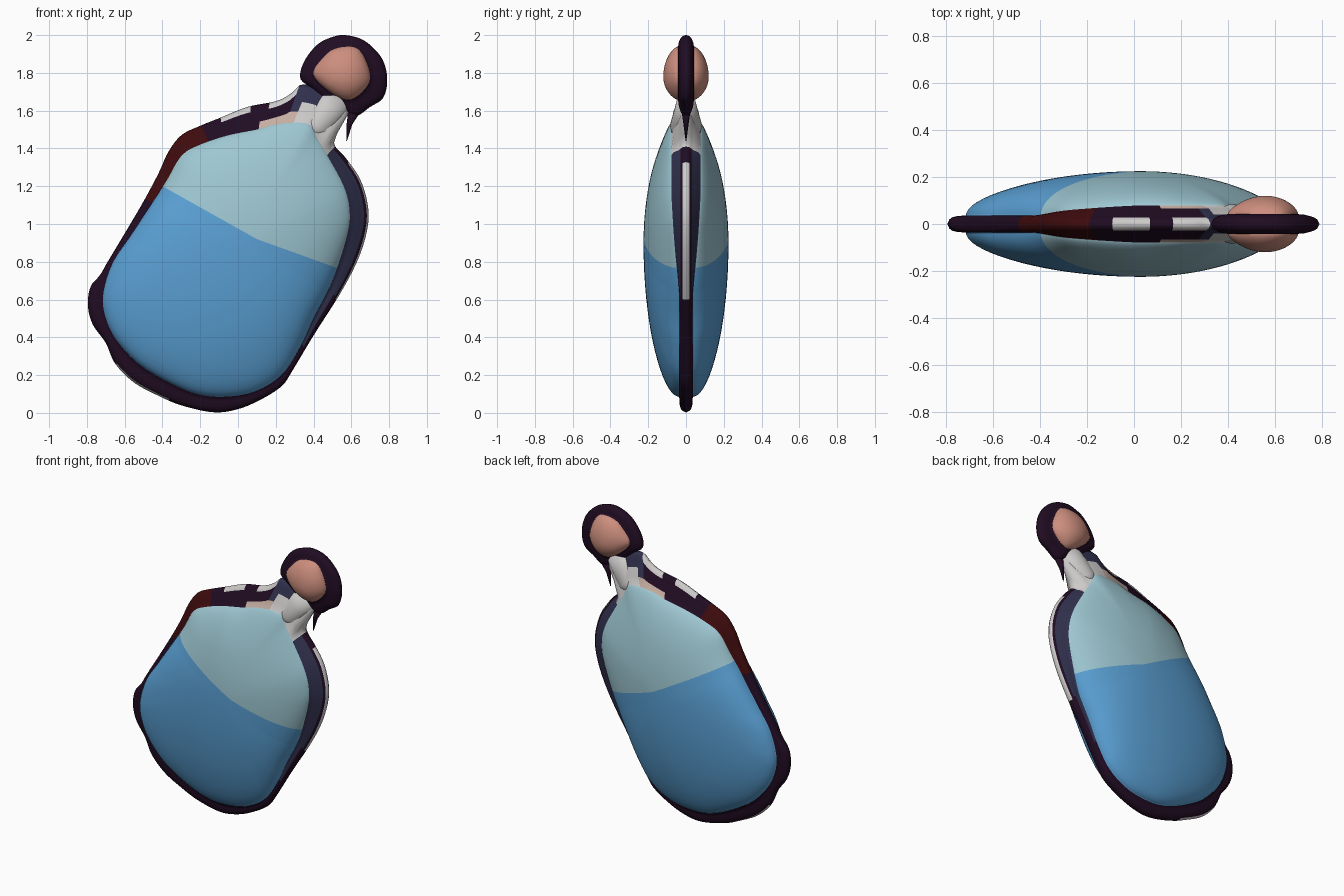
import bpy, bmesh, math
from mathutils import Vector

cube = bpy.data.objects.get("Cube")
if cube:
    bpy.data.objects.remove(cube, do_unlink=True)


def material(name, r, g, b):
    col = [((c / 255 + 0.055) / 1.055) ** 2.4 for c in (r, g, b)] + [1]
    m = bpy.data.materials.new(name)
    m.use_nodes = True
    m.diffuse_color = col
    node = m.node_tree.nodes["Principled BSDF"]
    node.inputs["Base Color"].default_value = col
    node.inputs["Roughness"].default_value = 0.8
    return m


DARK, RED, NAVY, GREY, GLASS, LIQUID, CORK, BEIGE = range(8)
MATS = [material("dark_purple", 32, 12, 34), material("dark_red", 62, 11, 13),
        material("navy", 48, 48, 77), material("light_grey", 205, 203, 202),
        material("pale_blue_glass", 158, 199, 210), material("blue_liquid", 90, 160, 212),
        material("peach_cork", 204, 142, 126), material("beige", 198, 174, 162)]


def smooth_loop(pts, steps=6):
    """Closed Catmull-Rom curve through the points."""
    out, n = [], len(pts)
    for i in range(n):
        a, b, c, d = (Vector(pts[(i + k) % n]) for k in (-1, 0, 1, 2))
        for s in range(steps):
            t = s / steps
            out.append(0.5 * (2 * b + (c - a) * t + (2 * a - 5 * b + 4 * c - d) * t ** 2
                              + (3 * b - a - 3 * c + d) * t ** 3))
    return out


def polar(pts, c, count):
    """Outline radius at equal angles around the centre."""
    loop = [p - c for p in smooth_loop(pts)]
    out = []
    for k in range(count):
        a = 2 * math.pi * k / count
        d = Vector((math.cos(a), math.sin(a)))
        best = 0
        for p, q in zip(loop, loop[1:] + loop[:1]):
            e = q - p
            det = d.x * e.y - d.y * e.x
            if abs(det) < 1e-9:
                continue
            r = (p.x * e.y - p.y * e.x) / det
            s = (p.x * d.y - p.y * d.x) / det
            if r > best and -1e-6 <= s <= 1 + 1e-6:
                best = r
        out.append(best)
    return out


def finish(bm, name):
    bmesh.ops.recalc_face_normals(bm, faces=bm.faces)
    me = bpy.data.meshes.new(name)
    bm.to_mesh(me)
    bm.free()
    for m in MATS:
        me.materials.append(m)
    for p in me.polygons:
        p.use_smooth = True
    ob = bpy.data.objects.new(name, me)
    bpy.context.collection.objects.link(ob)


def lens(outer, inner, centre, count, height, base, power, falloff, rim_rule, dome_mat):
    """Flat rim between two outlines with a dome on both sides."""
    c = Vector(centre)
    out, inn = polar(outer, c, count), polar(inner, c, count)
    w = count // 8
    soft = [sum(inn[(k + j) % count] for j in range(-w, w + 1)) / (2 * w + 1)
            for k in range(count)]
    angles = [2 * math.pi * k / count for k in range(count)]

    def ring(radius, depth):
        return [(c.x + radius(k) * math.cos(a), -depth(a), c.y + radius(k) * math.sin(a))
                for k, a in enumerate(angles)]

    # Dome rings get rounder towards the middle
    half = []
    for i in range(18):
        t = math.sin(math.pi / 2 * (i + 0.4) / 18)
        half.append(ring(
            lambda k: t * (soft[k] + (inn[k] - soft[k]) * t ** 4),
            lambda a: base(a) + (height - base(a)) * (1 - t ** power) ** falloff(a)))
    # Rim rings from the dome to the outer edge
    for s, blend, flat in ((0, 1, 0), (.3, .75, .032), (.55, .2, .032), (.75, 0, .028),
                           (.9, 0, .019), (1, 0, 0)):
        half.append(ring(lambda k: inn[k] + (out[k] - inn[k]) * s,
                         lambda a: blend * base(a) + (1 - blend) * flat))
    rings = half + [[(x, -y, z) for x, y, z in r] for r in half[-2::-1]]
    bm = bmesh.new()
    grid = [[bm.verts.new(v) for v in r] for r in rings]
    last = len(half) - 1
    for j in range(len(grid) - 1):
        depth = last - 1 - j if j < last else j - last  # 0 is the outer edge
        for k in range(count):
            n = (k + 1) % count
            f = bm.faces.new((grid[j][k], grid[j][n], grid[j + 1][n], grid[j + 1][k]))
            ang = (360 * (k + 0.5) / count + 180) % 360 - 180
            f.material_index = rim_rule(ang, depth) if depth < 5 else dome_mat
    for r in (grid[0], grid[-1]):
        bm.faces.new(r).material_index = dome_mat
    return bm


# Flask body with its painted rim
flask_outer = [(.34, 1.74), (.28, 1.69), (.2, 1.65), (.05, 1.62), (-.1, 1.56), (-.2, 1.52),
               (-.3, 1.47), (-.37, 1.38), (-.42, 1.27), (-.5, 1.12), (-.6, .95), (-.69, .8),
               (-.73, .73), (-.78, .67), (-.795, .57), (-.77, .47), (-.7, .37), (-.65, .26),
               (-.55, .16), (-.42, .09), (-.3, .04), (-.13, .003), (0, .02), (.12, .07),
               (.23, .14), (.28, .21), (.4, .41), (.54, .63), (.63, .8), (.68, .95),
               (.69, 1.08), (.65, 1.23), (.57, 1.35), (.51, 1.42), (.53, 1.49), (.59, 1.6),
               (.54, 1.67), (.45, 1.71)]
flask_inner = [(-.39, 1.21), (-.3, 1.36), (-.2, 1.42), (-.05, 1.47), (.1, 1.5), (.22, 1.53),
               (.37, 1.53), (.42, 1.45), (.48, 1.35), (.56, 1.2), (.59, 1.08), (.58, .95),
               (.5, .7), (.4, .5), (.33, .35), (.23, .2), (.08, .11), (-.1, .085),
               (-.25, .11), (-.42, .19), (-.55, .28), (-.66, .41), (-.71, .54), (-.71, .65),
               (-.66, .8), (-.56, .95)]


def rim_colour(ang, depth):
    if depth == 0 and (-31 < ang < 38 or -137 < ang < -116):
        return GREY
    if depth < 2 and (71 < ang < 79 or 87 < ang < 101):
        return GREY
    if 47 < ang < 60 or (60 <= ang < 68 and depth > 2):
        return GREY
    if 68 <= ang < 82 and depth == 4:
        return BEIGE
    if 60 <= ang < 70 or (-30 < ang <= 47 and depth > 1) or (-60 < ang <= -30 and depth > 2):
        return NAVY
    return RED if 110 < ang < 156 else DARK


def flask_base(a):
    """The rim swells towards the neck side."""
    return 0.036 + 0.042 * min(max(1.2 * math.cos(a - math.radians(60)), 0), 1)


bm = lens(flask_outer, flask_inner, (.03, .9), 240, 0.225, flask_base, 2,
          lambda a: 0.63 + 0.14 * math.cos(a - math.radians(50)), rim_colour, GLASS)
# Tilted liquid surface cut into the glass
SLOPES = (0.56, 0.36)
for m in SLOPES:
    bmesh.ops.bisect_plane(bm, geom=bm.verts[:] + bm.edges[:] + bm.faces[:], dist=1e-5,
                           plane_co=(.1, 0, .92), plane_no=(m, 0, 1))
for f in bm.faces:
    p = f.calc_center_median()
    if f.material_index == GLASS and p.z < max(.92 - m * (p.x - .1) for m in SLOPES):
        f.material_index = LIQUID
finish(bm, "flask")

# Stopper: dark ring around a peach ball
stop_outer = [(.33, 1.77), (.35, 1.86), (.42, 1.95), (.5, 1.99), (.57, 2.0), (.67, 1.97),
              (.76, 1.88), (.79, 1.77), (.77, 1.67), (.7, 1.62), (.62, 1.57), (.55, 1.62),
              (.47, 1.65), (.39, 1.72)]
stop_inner = [(.4, 1.79), (.45, 1.88), (.52, 1.93), (.63, 1.93), (.69, 1.83), (.69, 1.74),
              (.6, 1.66), (.5, 1.69)]
finish(lens(stop_outer, stop_inner, (.56, 1.78), 96, 0.12, lambda a: 0.042, 2,
            lambda a: 0.62, lambda a, d: DARK, CORK), "stopper")


def tube(name, sections, mat, sides=32):
    """Loft of ellipses given as centre x, z, half width and half depth."""
    b = bmesh.new()
    axis = Vector((sections[-1][0] - sections[0][0], sections[-1][1] - sections[0][1])).normalized()
    rows = []
    for x, z, w, d in sections:
        row = []
        for k in range(sides):
            a = 2 * math.pi * k / sides
            u = w * math.cos(a)
            row.append(b.verts.new((x + axis.y * u, d * math.sin(a), z - axis.x * u)))
        rows.append(row)
    for r, s in zip(rows, rows[1:]):
        for k in range(sides):
            n = (k + 1) % sides
            b.faces.new((r[k], r[n], s[n], s[k]))
    b.faces.new(rows[0])
    b.faces.new(rows[-1])
    for f in b.faces:
        f.material_index = mat
    finish(b, name)


# Neck and the small thorn hanging beside it
tube("neck", [(.38, 1.46, .05, .07), (.42, 1.52, .085, .085), (.47, 1.59, .085, .065),
              (.54, 1.68, .08, .04)], GREY)
tube("thorn", [(.62, 1.61, .035, .025), (.59, 1.53, .015, .014), (.575, 1.44, .002, .002)],
     DARK, 12)
